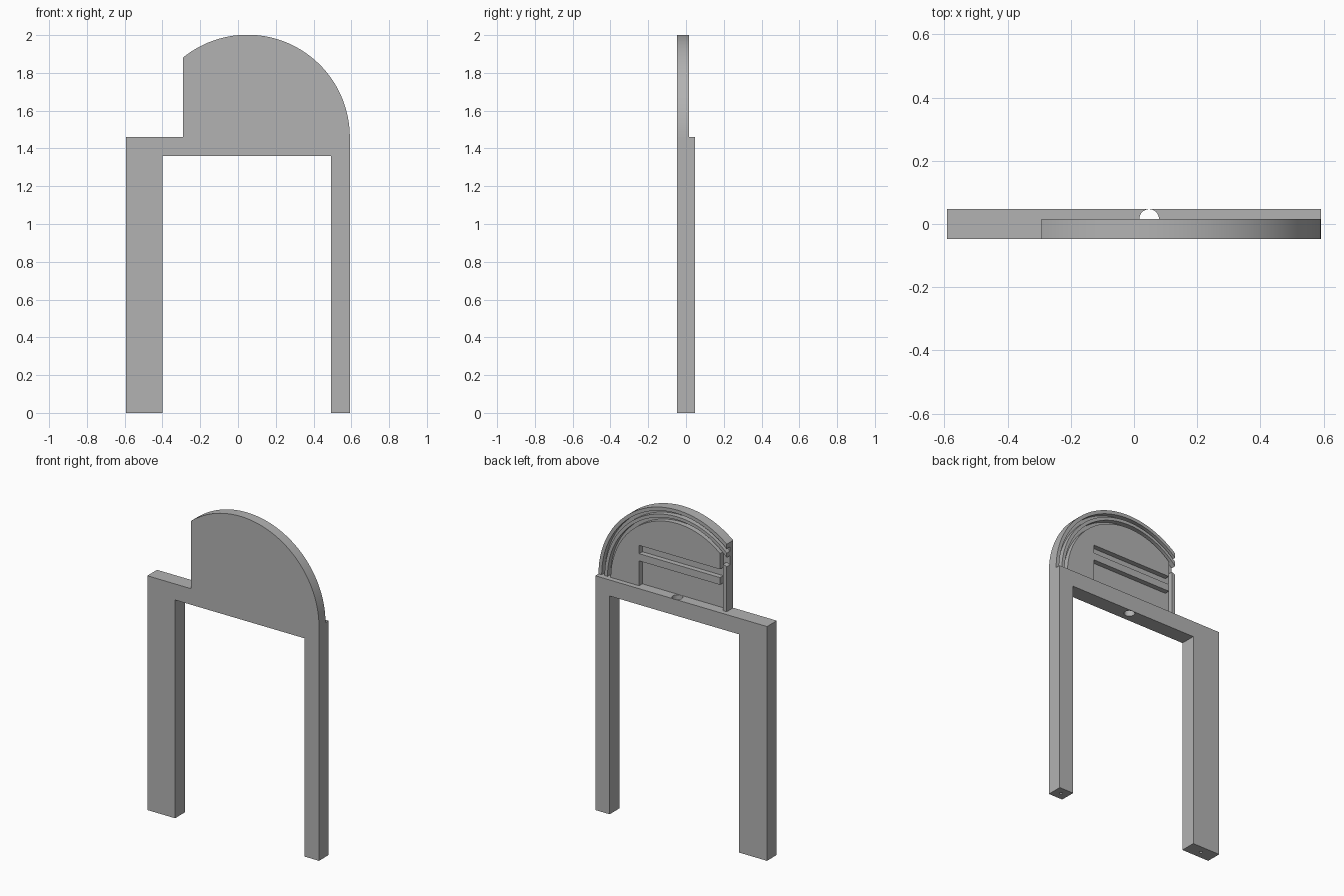
import bpy, bmesh, math

if "Cube" in bpy.data.objects:
    bpy.data.objects.remove(bpy.data.objects["Cube"], do_unlink=True)

grey = bpy.data.materials.new("plain grey")
grey.use_nodes = True
grey.diffuse_color = (0.45, 0.45, 0.45, 1)
grey.node_tree.nodes["Principled BSDF"].inputs["Base Color"].default_value = grey.diffuse_color

FRONT, BACK = -0.048, 0.048      # frame depth
FLOOR, FACE = -0.016, 0.016      # groove floor and rear face of the head plate
HALF = 0.592                     # half width of the frame
BEAM_LOW, BEAM_TOP = 1.36, 1.46
CX, RADIUS = 0.05, 0.542         # centre and radius of the arch
EDGE = -0.292                    # cut-off side of the head plate


def select(obj):
    bpy.ops.object.select_all(action='DESELECT')
    obj.select_set(True)
    bpy.context.view_layer.objects.active = obj


def prism(name, outline, y0, y1):
    """Extrude an x-z outline from y0 to y1."""
    bm = bmesh.new()
    face = bm.faces.new([bm.verts.new((x, y0, z)) for x, z in outline])
    grown = bmesh.ops.extrude_face_region(bm, geom=[face])["geom"]
    moved = [v for v in grown if isinstance(v, bmesh.types.BMVert)]
    bmesh.ops.translate(bm, verts=moved, vec=(0, y1 - y0, 0))
    bmesh.ops.recalc_face_normals(bm, faces=bm.faces)
    mesh = bpy.data.meshes.new(name)
    bm.to_mesh(mesh)
    bm.free()
    mesh.materials.append(grey)
    obj = bpy.data.objects.new(name, mesh)
    bpy.context.collection.objects.link(obj)
    select(obj)
    bpy.ops.object.shade_smooth_by_angle(angle=math.radians(30))
    return obj


def arc(radius, x_end, steps=48):
    """Arch points from the +x foot over the top to x_end."""
    last = math.acos((x_end - CX) / radius)
    return [(CX + radius * math.cos(last * i / steps),
             BEAM_TOP + radius * math.sin(last * i / steps)) for i in range(steps + 1)]


def drill(obj, x, y, z, radius, depth):
    """Bore a vertical round hole."""
    bpy.ops.mesh.primitive_cylinder_add(vertices=32, radius=radius, depth=depth, location=(x, y, z))
    cutter = bpy.context.object
    cutter.hide_render = True
    cutter.data.materials.append(grey)
    mod = obj.modifiers.new("hole", 'BOOLEAN')
    mod.operation, mod.solver, mod.object = 'DIFFERENCE', 'EXACT', cutter
    select(obj)
    bpy.ops.object.modifier_apply(modifier=mod.name)
    bpy.data.objects.remove(cutter, do_unlink=True)


# Frame: wide leg, beam and narrow leg
wide, narrow = -0.40, 0.493
frame = prism("frame", [(-HALF, 0), (wide, 0), (wide, BEAM_LOW), (narrow, BEAM_LOW),
                        (narrow, 0), (HALF, 0), (HALF, BEAM_TOP), (-HALF, BEAM_TOP)], FRONT, BACK)
drill(frame, 0.048, FACE, BEAM_TOP - 0.05, 0.031, 0.2)
for leg_x in ((wide - HALF) / 2, (narrow + HALF) / 2):
    drill(frame, leg_x, 0, 0, 0.009, 0.2)
select(frame)
bpy.ops.object.shade_smooth_by_angle(angle=math.radians(30))

# Head plate with a flat side
prism("head_plate", arc(RADIUS, EDGE) + [(EDGE, BEAM_TOP)], FRONT, FLOOR)

# Raised arches with grooves between them
for name, outer, inner in (("outer_rim", RADIUS, 0.52), ("inner_rim", 0.50, 0.48)):
    prism(name, arc(outer, EDGE) + arc(inner, EDGE)[::-1], FLOOR, FACE)

# Raised field with a long slot and an open pocket under it
left, right = 0.312, -0.246
slot_top, slot_low, pocket_top = 1.712, 1.66, 1.615
prism("slotted_field", arc(0.458, right) + [
    (right, slot_top), (left, slot_top), (left, slot_low), (right, slot_low),
    (right, pocket_top), (left, pocket_top), (left, BEAM_TOP)], FLOOR, FACE)

# Narrow upright along the flat side
prism("side_strip", [(EDGE, BEAM_TOP), (-0.268, BEAM_TOP), (-0.268, 1.75), (EDGE, 1.74)], FLOOR, FACE)
